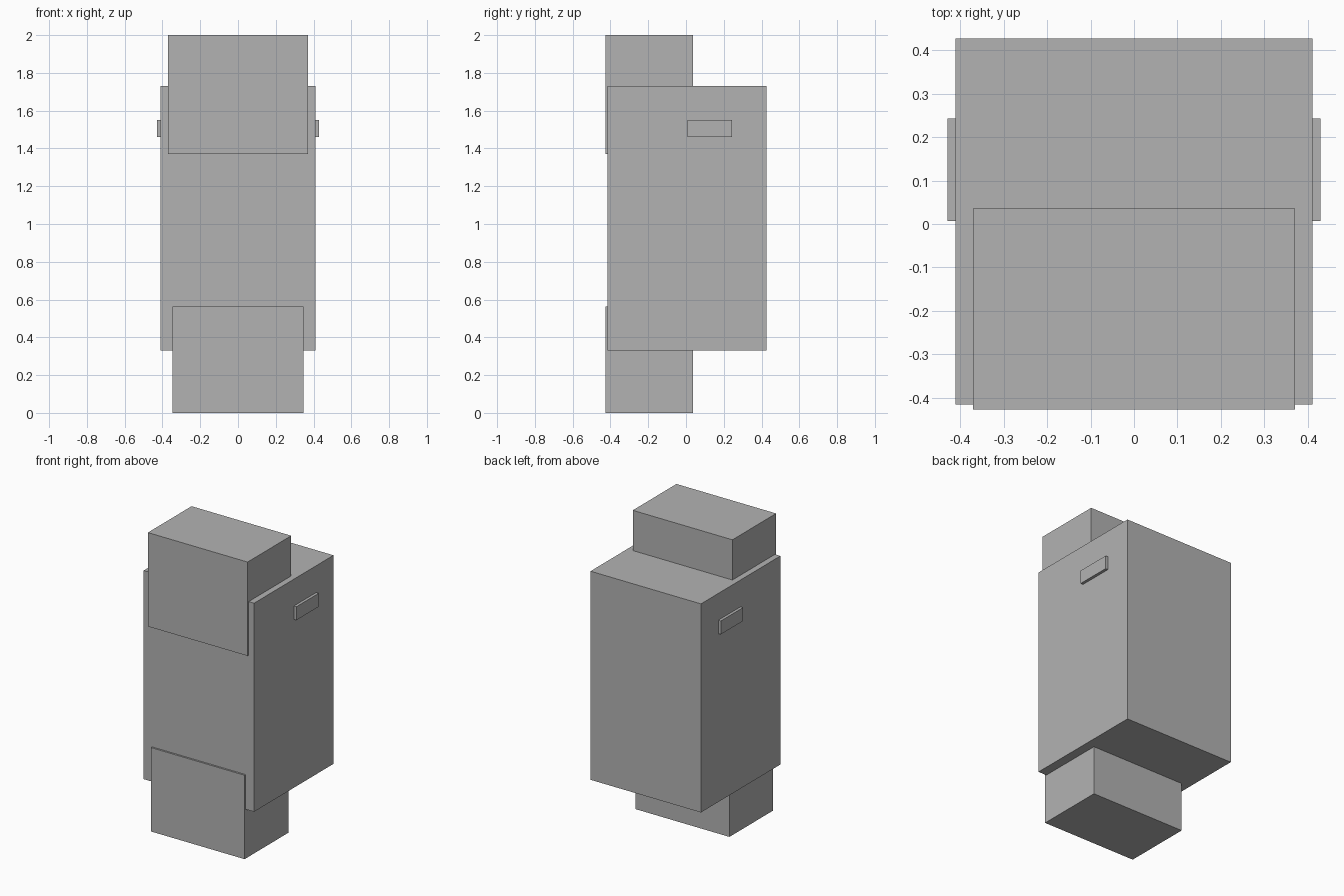
import bpy
from mathutils import Vector

default = bpy.data.objects.get("Cube")
if default:
    bpy.data.objects.remove(default, do_unlink=True)

# Single flat grey
grey = bpy.data.materials.new("mid_grey")
grey.use_nodes = True
colour = (0.45, 0.45, 0.45, 1)
grey.diffuse_color = colour
grey.node_tree.nodes["Principled BSDF"].inputs["Base Color"].default_value = colour


def box(name, low, high):
    """Add a box spanning two opposite corners."""
    low, high = Vector(low), Vector(high)
    bpy.ops.mesh.primitive_cube_add(size=1, location=(low + high) / 2)
    part = bpy.context.object
    part.name = name
    part.scale = high - low
    bpy.ops.object.transform_apply(location=False, rotation=False, scale=True)
    part.data.materials.append(grey)
    return part


# Main cabinet
body_side = 0.41
box("body", (-body_side, -0.415, 0.33), (body_side, 0.427, 1.73))

# Blocks set into the front half, standing slightly proud of the body
front, back = -0.427, 0.036
box("upper_block", (-0.37, front, 1.37), (0.37, back, 2))
box("lower_block", (-0.348, front, 0), (0.348, back, 0.563))

# Small tabs on both sides
for side, name in ((1, "left_tab"), (-1, "right_tab")):
    x = sorted((side * (body_side - 0.02), side * 0.429))
    box(name, (x[0], 0.007, 1.46), (x[1], 0.243, 1.55))
